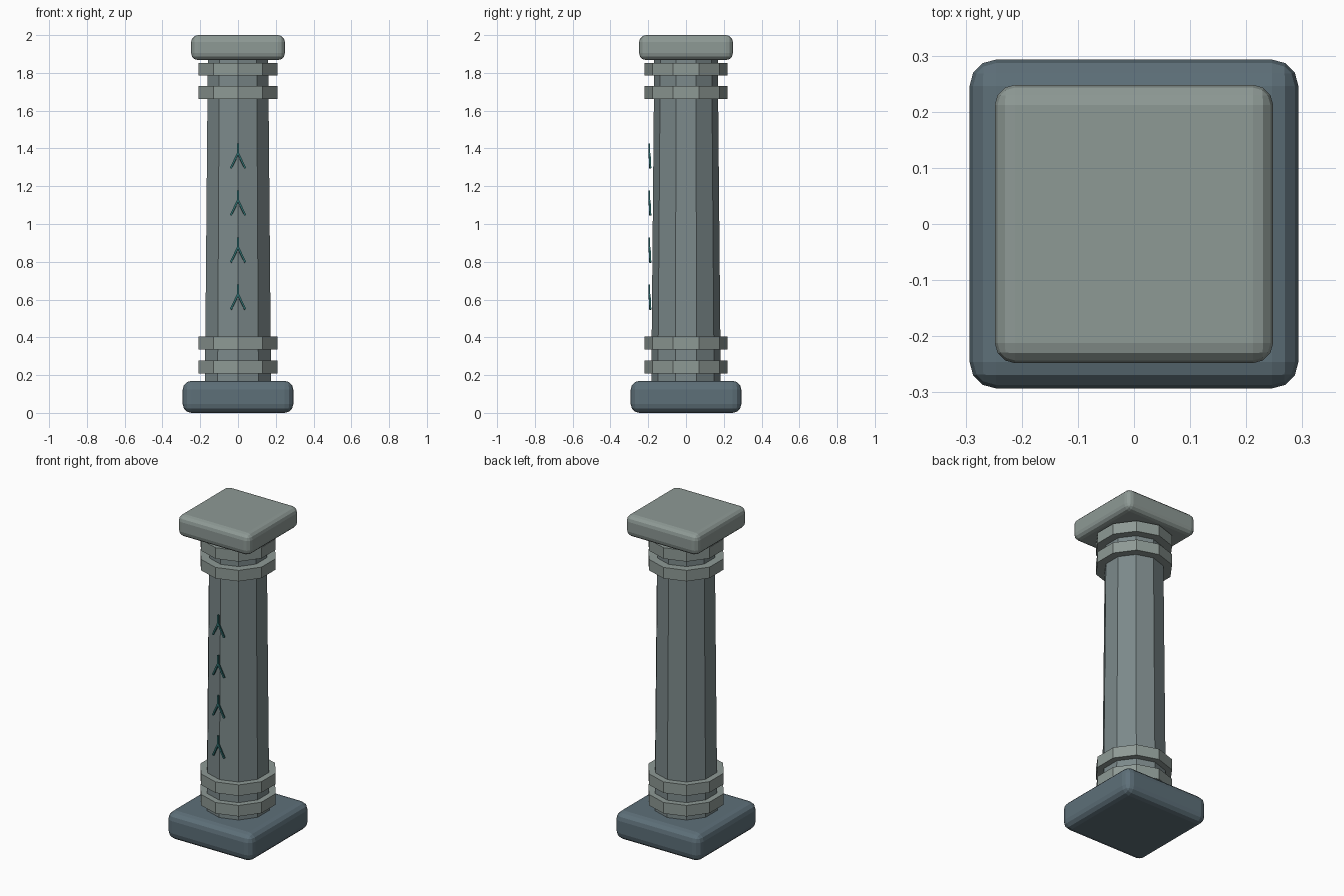
import bpy
from math import radians
from mathutils import Vector

if "Cube" in bpy.data.objects:
    bpy.data.objects.remove(bpy.data.objects["Cube"])


def material(name, rgb):
    m = bpy.data.materials.new(name)
    m.diffuse_color = (*rgb, 1)
    m.use_nodes = True
    m.node_tree.nodes["Principled BSDF"].inputs["Base Color"].default_value = m.diffuse_color
    return m


BASE = material("dark_stone", (0.11, 0.16, 0.19))
SHAFT = material("mid_stone", (0.20, 0.25, 0.255))
TRIM = material("pale_stone", (0.27, 0.32, 0.30))
RUNE = material("teal_inlay", (0.03, 0.16, 0.16))


def finish(name, mat):
    ob = bpy.context.object
    ob.name = name
    ob.data.materials.append(mat)
    return ob


def slab(name, half, z0, z1, bevel, mat):
    bpy.ops.mesh.primitive_cube_add(size=1, location=(0, 0, (z0 + z1) / 2))
    ob = finish(name, mat)
    ob.scale = (2 * half, 2 * half, z1 - z0)
    bpy.ops.object.transform_apply(location=False, rotation=False, scale=True)
    mod = ob.modifiers.new("rounded_edges", "BEVEL")
    mod.width = bevel
    mod.segments = 3


def decagon(name, r0, r1, z0, z1, mat):
    # ten flat sides, a corner pointing to the front
    bpy.ops.mesh.primitive_cone_add(vertices=10, radius1=r0, radius2=r1,
                                    depth=z1 - z0, location=(0, 0, (z0 + z1) / 2))
    finish(name, mat)


def bar(name, a, b, width, mat):
    a, b = Vector(a), Vector(b)
    bpy.ops.mesh.primitive_cube_add(size=1, location=(a + b) / 2)
    ob = finish(name, mat)
    ob.scale = (width, width, (b - a).length)
    ob.rotation_euler = (b - a).to_track_quat('Z', 'Y').to_euler()


# plinth and cap
slab("plinth", 0.293, 0.0, 0.17, 0.047, BASE)
slab("cap", 0.248, 1.868, 2.0, 0.036, TRIM)

# tapered shaft
decagon("shaft", 0.184, 0.168, 0.15, 1.89, SHAFT)

# paired collars at bottom and top
for i, z in enumerate((0.243, 0.370, 1.697, 1.819)):
    decagon(f"collar_{i + 1}", 0.22, 0.22, z - 0.034, z + 0.034, TRIM)

# arrow marks up the front ridge
for i in range(4):
    z = 0.68 + 0.249 * i
    bar(f"mark_stem_{i + 1}", (0, -0.194, z - 0.065), (0, -0.194, z), 0.009, RUNE)
    for side, s in (("left", -1), ("right", 1)):
        bar(f"mark_{side}_arm_{i + 1}", (0, -0.193, z - 0.052),
            (s * 0.038, -0.189, z - 0.132), 0.010, RUNE)
